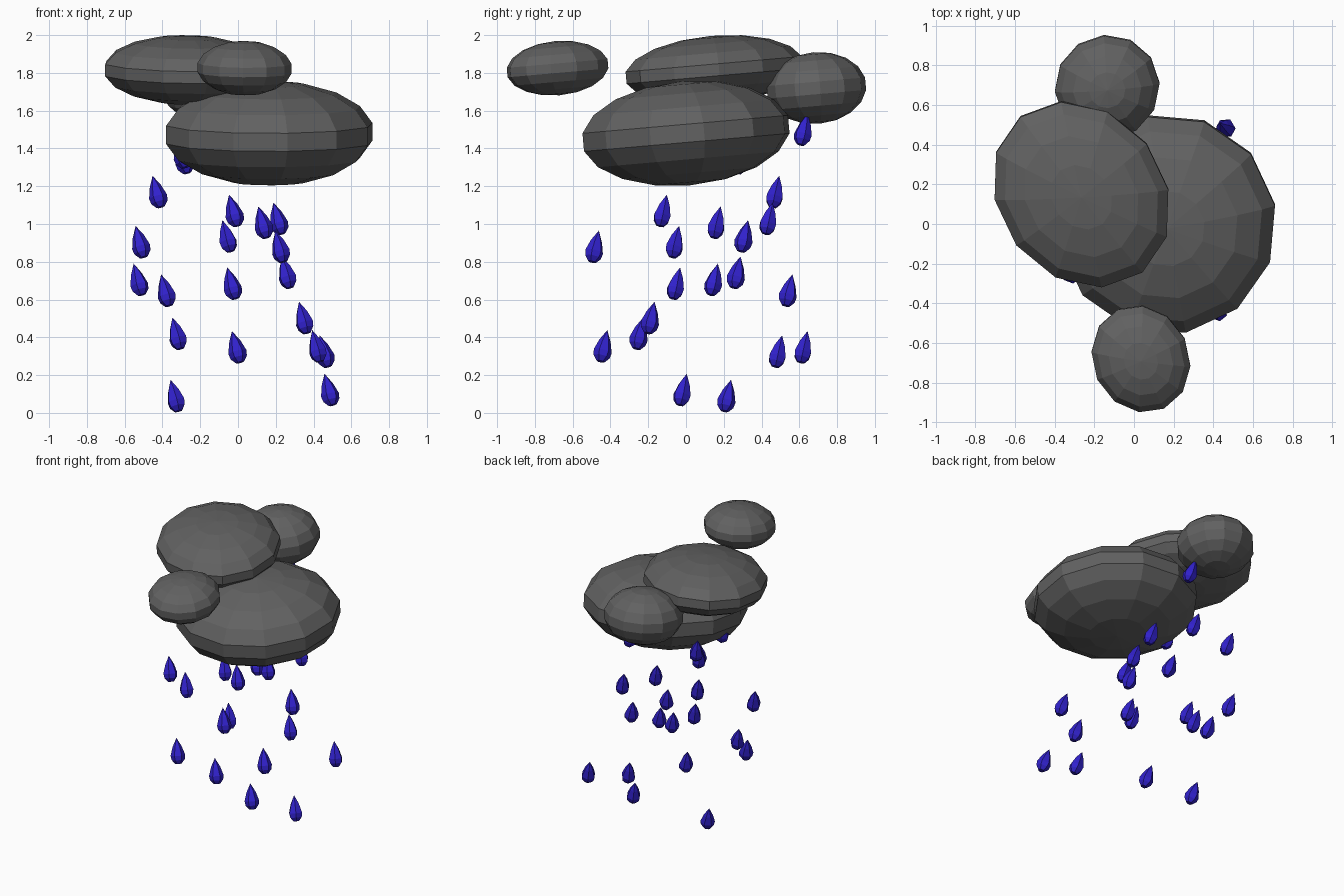
import bpy, bmesh, random
from math import radians, cos, sin, pi
from mathutils import Matrix, Vector

if "Cube" in bpy.data.objects:
    bpy.data.objects.remove(bpy.data.objects["Cube"])

random.seed(4)


def material(name, color):
    m = bpy.data.materials.new(name)
    m.diffuse_color = color
    m.use_nodes = True
    m.node_tree.nodes["Principled BSDF"].inputs["Base Color"].default_value = m.diffuse_color
    return m


grey = material("storm_grey", (0.12, 0.12, 0.12, 1))
blue = material("rain_blue", (0.03, 0.015, 0.6, 1))


def add_object(name, bm, mat):
    bmesh.ops.recalc_face_normals(bm, faces=bm.faces)
    mesh = bpy.data.meshes.new(name)
    bm.to_mesh(mesh)
    bm.free()
    mesh.materials.append(mat)
    obj = bpy.data.objects.new(name, mesh)
    bpy.context.collection.objects.link(obj)


def cloud(name, center, radii, yaw, tilt=5):
    # flattened faceted sphere, turned about z and then tipped up at the back
    m = (Matrix.Translation(center) @ Matrix.Rotation(radians(tilt), 4, 'X')
         @ Matrix.Rotation(radians(yaw), 4, 'Z') @ Matrix.Diagonal((*radii, 1)))
    bm = bmesh.new()
    bmesh.ops.create_uvsphere(bm, u_segments=12, v_segments=9, radius=1, matrix=m)
    add_object(name, bm, grey)


# Cloud puffs
cloud("cloud_main", (0.165, 0, 1.48), (0.563, 0.563, 0.276), 10)
cloud("cloud_upper", (-0.265, 0.15, 1.815), (0.507, 0.423, 0.182), -52)
cloud("cloud_front_puff", (0.035, -0.68, 1.825), (0.28, 0.247, 0.144), -65)
cloud("cloud_back_puff", (-0.135, 0.69, 1.72), (0.27, 0.265, 0.19), 34)

# Raindrop centres
DROPS = [
    (-.29, .29, 1.35), (-.30, .0, 1.38), (.02, .625, 1.50), (-.43, .475, 1.17),
    (-.52, -.055, .905), (-.53, .15, .705), (-.385, .545, .648), (-.325, -.245, .42),
    (-.335, .22, .09), (-.025, -.12, 1.07), (-.06, .31, .935), (-.035, -.05, .685),
    (-.01, .625, .348), (.13, .165, 1.008), (.21, .44, 1.028), (.22, -.48, .88),
    (.255, .27, .743), (.345, -.185, .503), (.415, -.435, .353), (.455, .49, .325),
    (.48, -.015, .122),
]
# radius and height along the drop, from bottom to tip
PROFILE = [(.022, -.085), (.044, -.058), (.049, -.028), (.031, .03)]
SIDES = 6


def raindrop(name, center):
    bm = bmesh.new()
    rings = [[bm.verts.new((r * cos(2 * pi * i / SIDES), r * sin(2 * pi * i / SIDES), z))
              for i in range(SIDES)] for r, z in PROFILE]
    tip = bm.verts.new((0, 0, .09))
    bm.faces.new(rings[0][::-1])
    for i in range(SIDES):
        j = (i + 1) % SIDES
        for a, b in zip(rings, rings[1:]):
            bm.faces.new((a[i], a[j], b[j], b[i]))
        bm.faces.new((rings[-1][i], rings[-1][j], tip))
    # lean into the wind with a random spin
    lean = Vector((-.043, .036, .165)).to_track_quat('Z', 'Y').to_matrix().to_4x4()
    spin = Matrix.Rotation(random.uniform(0, pi / 3), 4, 'Z')
    bm.transform(Matrix.Translation(center) @ lean @ spin)
    add_object(name, bm, blue)


for n, c in enumerate(DROPS, 1):
    raindrop(f"raindrop_{n}", c)
